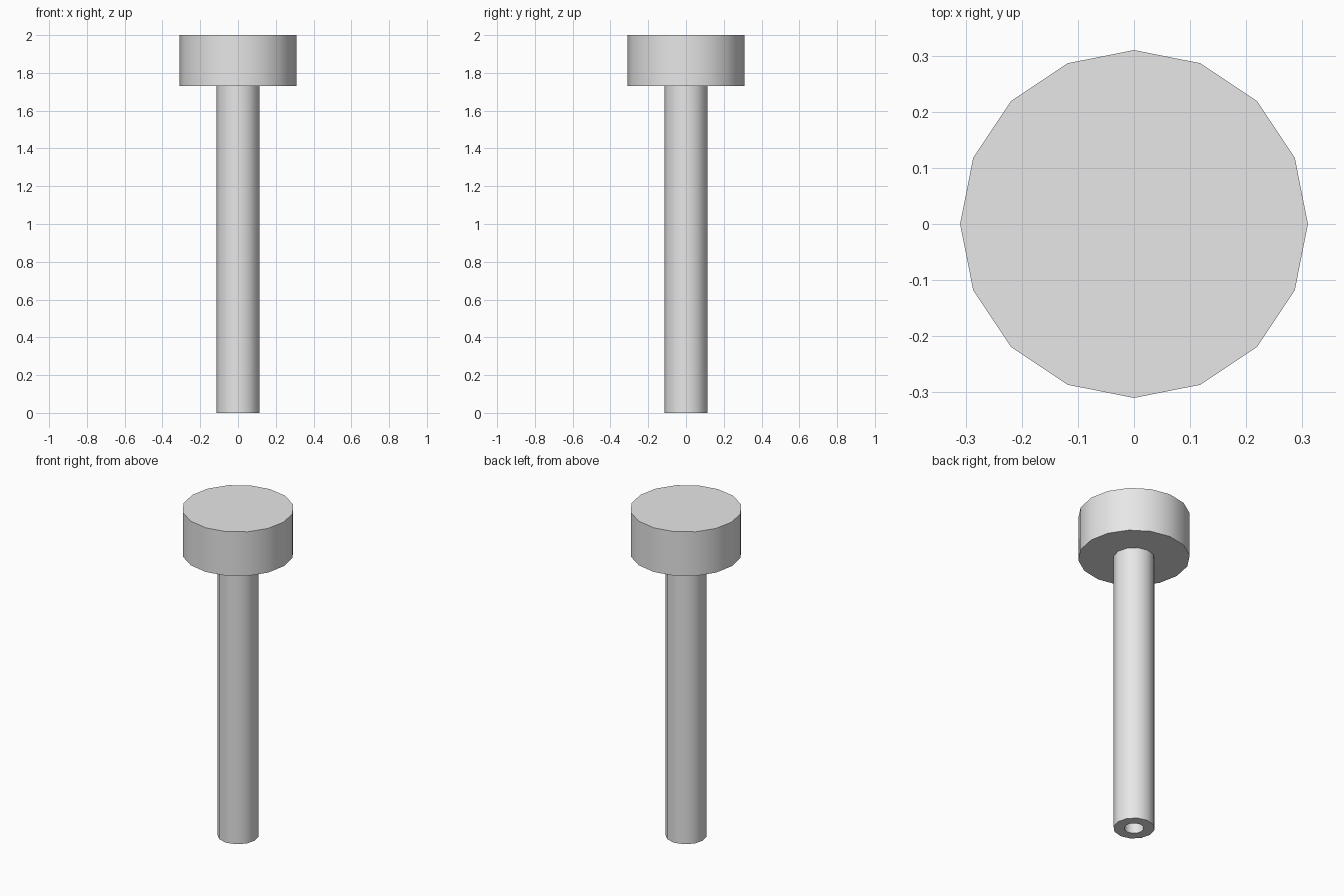
import bpy
import bmesh
import math

cube = bpy.data.objects.get("Cube")
if cube:
    bpy.data.objects.remove(cube, do_unlink=True)

# Single plain grey
grey = bpy.data.materials.new("light_grey")
grey.use_nodes = True
colour = (0.8, 0.8, 0.8, 1.0)
grey.diffuse_color = colour
grey.node_tree.nodes["Principled BSDF"].inputs["Base Color"].default_value = colour

HEAD_RADIUS, HEAD_SIDES = 0.31, 16
SHAFT_RADIUS, BORE_RADIUS, SHAFT_SIDES = 0.115, 0.055, 12
SHOULDER, TOP = 1.73, 2.0


def ring(bm, radius, z, sides):
    """Circle of vertices with one vertex on the x axis."""
    step = math.tau / sides
    return [bm.verts.new((radius * math.cos(i * step), radius * math.sin(i * step), z))
            for i in range(sides)]


def lathe(name, profile, sides, closed=False):
    """Turn a (radius, z) profile into a faceted solid, capping open ends."""
    bm = bmesh.new()
    rings = [ring(bm, r, z, sides) for r, z in profile]
    pairs = list(zip(rings, rings[1:]))
    if closed:
        pairs.append((rings[-1], rings[0]))
    else:
        bm.faces.new(rings[0])
        bm.faces.new(rings[-1])
    for a, b in pairs:
        for i in range(sides):
            j = (i + 1) % sides
            bm.faces.new((a[i], a[j], b[j], b[i]))
    bmesh.ops.recalc_face_normals(bm, faces=bm.faces)
    mesh = bpy.data.meshes.new(name)
    bm.to_mesh(mesh)
    bm.free()
    mesh.materials.append(grey)
    obj = bpy.data.objects.new(name, mesh)
    bpy.context.collection.objects.link(obj)
    bpy.ops.object.select_all(action="DESELECT")
    obj.select_set(True)
    bpy.context.view_layer.objects.active = obj
    bpy.ops.object.shade_smooth_by_angle(angle=math.radians(31))
    return obj


# Wide disc head
lathe("head", [(HEAD_RADIUS, SHOULDER), (HEAD_RADIUS, TOP)], HEAD_SIDES)

# Hollow shaft, open at the bottom and closed off by the head
lathe("shaft", [(SHAFT_RADIUS, 0), (SHAFT_RADIUS, SHOULDER),
                (BORE_RADIUS, SHOULDER), (BORE_RADIUS, 0)], SHAFT_SIDES, closed=True)
